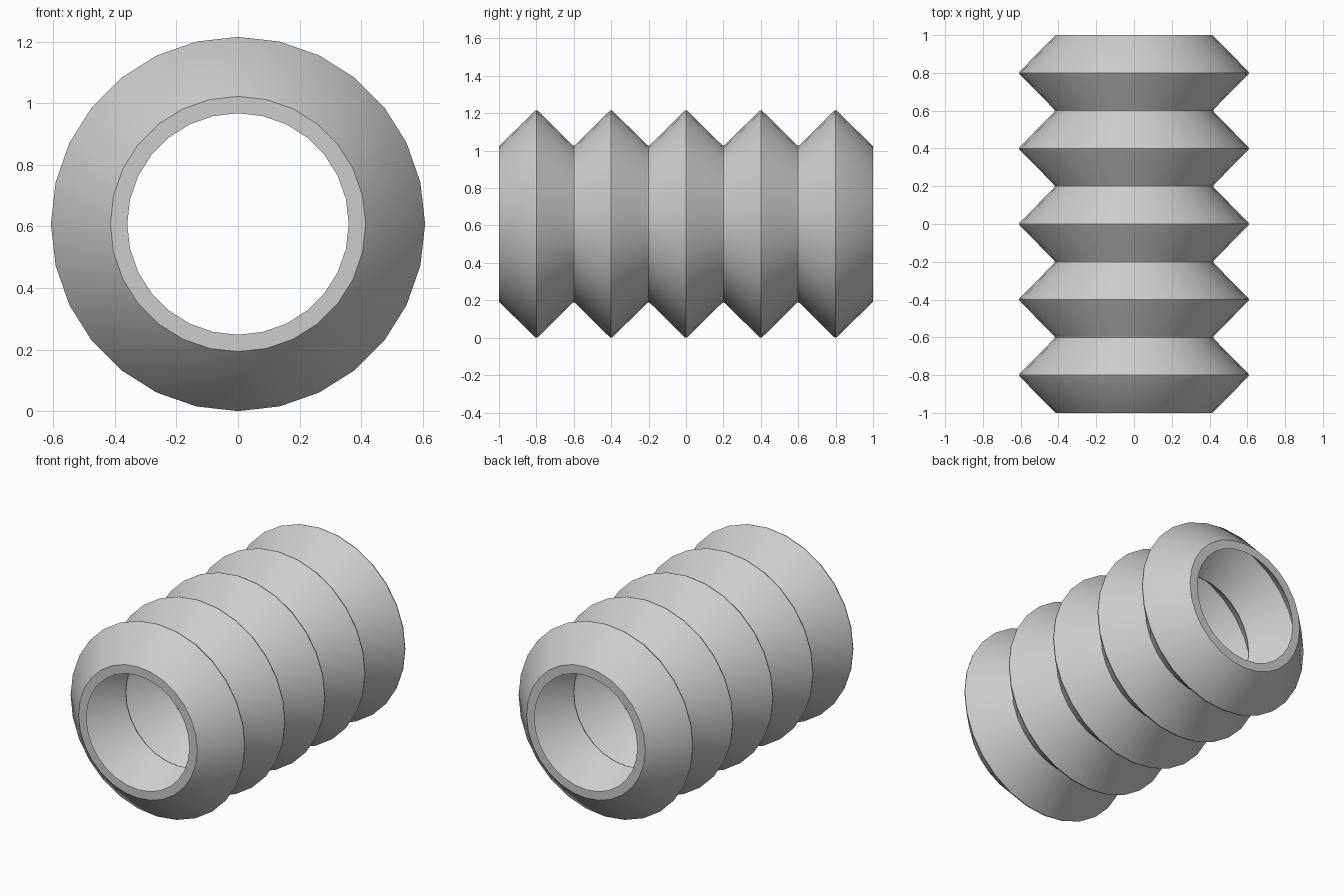
import bpy
import bmesh
import math

cube = bpy.data.objects.get("Cube")
if cube:
    bpy.data.objects.remove(cube, do_unlink=True)

SIDES = 28
FOLDS = 5
PITCH = 0.4
VALLEY, PEAK = 0.415, 0.613
WALL = 0.055
BLUNT = 0.008
CENTRE_Z = 0.608

rubber = bpy.data.materials.new("grey rubber")
rubber.use_nodes = True
grey = (0.6, 0.6, 0.6, 1)
rubber.diffuse_color = grey
rubber.node_tree.nodes["Principled BSDF"].inputs["Base Color"].default_value = grey


def zigzag(offset):
    """Pleated profile as (y, radius), with slightly blunted folds."""
    corners = [(-1 + i * PITCH / 2, (PEAK if i % 2 else VALLEY) - offset)
               for i in range(2 * FOLDS + 1)]
    points = [corners[0]]
    for i, (y, r) in enumerate(corners[1:-1], 1):
        inward = -1 if i % 2 else 1
        points += [(y - BLUNT, r + inward * BLUNT),
                   (y, r + inward * BLUNT * 0.6),
                   (y + BLUNT, r + inward * BLUNT)]
    points.append(corners[-1])
    return points


# Closed wall section: outer pleats, then inner pleats in reverse
section = zigzag(0) + zigzag(WALL)[::-1]

# Revolve the section around the y axis
bm = bmesh.new()
rings = []
for s in range(SIDES):
    a = 2 * math.pi * s / SIDES
    rings.append([bm.verts.new((r * math.sin(a), y, CENTRE_Z + r * math.cos(a)))
                  for y, r in section])
for s in range(SIDES):
    here, there = rings[s], rings[(s + 1) % SIDES]
    for i in range(len(section)):
        j = (i + 1) % len(section)
        bm.faces.new((here[i], here[j], there[j], there[i]))
bmesh.ops.recalc_face_normals(bm, faces=bm.faces)

mesh = bpy.data.meshes.new("bellows_sleeve")
bm.to_mesh(mesh)
bm.free()
mesh.materials.append(rubber)
sleeve = bpy.data.objects.new("bellows_sleeve", mesh)
bpy.context.collection.objects.link(sleeve)

# Smooth around the sleeve, crisp at the rims and folds
bpy.ops.object.select_all(action='DESELECT')
sleeve.select_set(True)
bpy.context.view_layer.objects.active = sleeve
bpy.ops.object.shade_smooth_by_angle(angle=math.radians(30))
